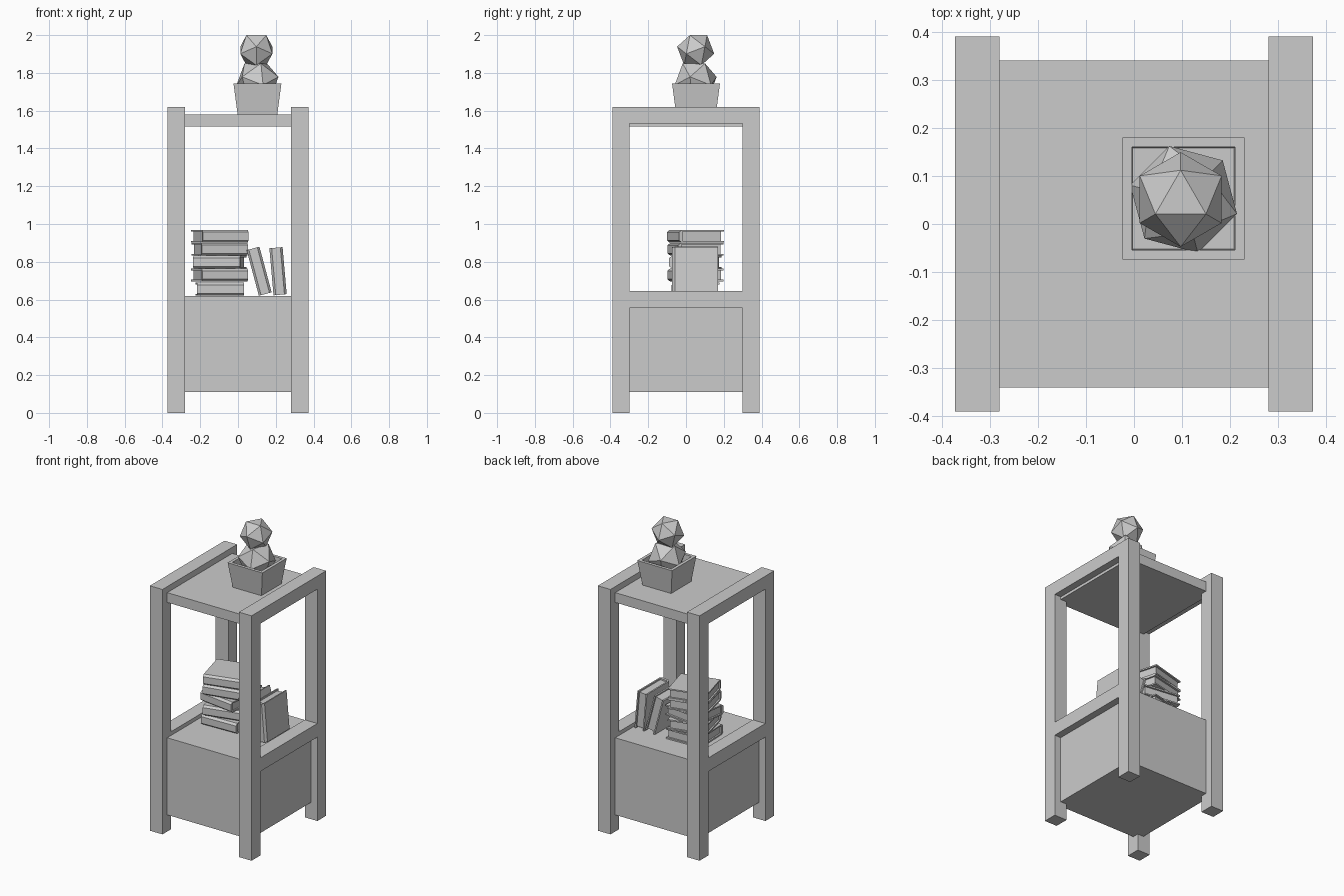
import bpy, bmesh
from math import radians, atan2
from mathutils import Matrix, Vector

if "Cube" in bpy.data.objects:
    bpy.data.objects.remove(bpy.data.objects["Cube"])


def make(name, bm, matrix=None):
    if matrix is not None:
        bm.transform(matrix)
    bmesh.ops.recalc_face_normals(bm, faces=bm.faces)
    me = bpy.data.meshes.new(name)
    bm.to_mesh(me)
    bm.free()
    ob = bpy.data.objects.new(name, me)
    bpy.context.collection.objects.link(ob)
    return ob


def add_box(bm, lo, hi):
    lo, hi = Vector(lo), Vector(hi)
    size = hi - lo
    m = Matrix.Translation((lo + hi) / 2) @ Matrix.Diagonal((*size, 1))
    bmesh.ops.create_cube(bm, size=1, matrix=m)


def box(name, lo, hi):
    bm = bmesh.new()
    add_box(bm, lo, hi)
    return make(name, bm)


# Side frames: two posts and two rails on each side
for side, sx in (("left", -1), ("right", 1)):
    x0, x1 = sorted((sx * 0.28, sx * 0.372))
    for end, y0, y1 in (("front", -0.39, -0.298), ("back", 0.298, 0.39)):
        box(f"{end}_{side}_post", (x0, y0, 0), (x1, y1, 1.62))
    for level, z0, z1 in (("middle", 0.555, 0.645), ("top", 1.533, 1.62)):
        box(f"{level}_{side}_rail", (x0, -0.298, z0), (x1, 0.298, z1))

# Cabinet and top shelf, let into the frames
box("cabinet", (-0.325, -0.34, 0.11), (0.325, 0.34, 0.62))
box("top_shelf", (-0.325, -0.34, 1.515), (0.325, 0.34, 1.58))


# Book lying flat, spine towards -y: wrapped cover plus recessed pages
def book(name, matrix, t=0.068, w=0.25, d=0.245):
    h, c, y0, y1 = t / 2, 0.009, -d / 2, d / 2
    profile = [(y1, h), (y0 + 0.015, h), (y0, h - 0.012), (y0, -h + 0.012),
               (y0 + 0.015, -h), (y1, -h), (y1, -h + c), (y0 + 0.018, -h + c),
               (y0 + 0.018, h - c), (y1, h - c)]
    bm = bmesh.new()
    face = bm.faces.new([bm.verts.new((-w / 2, y, z)) for y, z in profile])
    ext = bmesh.ops.extrude_face_region(bm, geom=[face])
    moved = [v for v in ext["geom"] if isinstance(v, bmesh.types.BMVert)]
    # extrusion keeps the first cap, so both ends are closed
    bmesh.ops.translate(bm, verts=moved, vec=(w, 0, 0))
    caps = [f for f in bm.faces if len(f.verts) > 4]
    bmesh.ops.triangulate(bm, faces=caps)
    add_box(bm, (-w / 2 + 0.01, y0 + 0.016, -h + c - 0.001),
            (w / 2 - 0.01, y1 - 0.012, h - c + 0.001))
    make(name, bm, matrix)


# Stacked books
stack = [(0.655, 2), (0.730, 14), (0.798, -8), (0.866, 13), (0.935, 15)]
for i, (z, turn) in enumerate(stack):
    book(f"stacked_book_{i + 1}", Matrix.Translation((-0.097, 0.05, z))
         @ Matrix.Rotation(radians(turn), 4, 'Z'))

# Leaning books
for i, (x, lean) in enumerate(((0.112, -15), (0.212, -5))):
    book(f"leaning_book_{i + 1}", Matrix.Translation((x, 0.048, 0.75))
         @ Matrix.Rotation(radians(lean + 90), 4, 'Y'), t=0.07)

# Square tapered pot: outer wall, rim, inner wall and floor
bm = bmesh.new()
rings = []
for half, z in ((0.105, 1.58), (0.127, 1.745), (0.107, 1.745), (0.105, 1.695)):
    rings.append([bm.verts.new((0.103 + sx * half, 0.053 + sy * half, z))
                  for sx, sy in ((-1, -1), (1, -1), (1, 1), (-1, 1))])
for a, b in zip(rings, rings[1:]):
    for k in range(4):
        n = (k + 1) % 4
        bm.faces.new((a[k], a[n], b[n], b[k]))
bm.faces.new(rings[0][::-1])
bm.faces.new(rings[-1])
make("plant_pot", bm)


# Plant: two icosahedra resting on a face, turned to a given heading
def plant_ball(name, center, radius, heading):
    bm = bmesh.new()
    bmesh.ops.create_icosphere(bm, subdivisions=1, radius=radius)
    bm.faces.ensure_lookup_table()
    bm.normal_update()
    up = bm.faces[0].normal.rotation_difference(Vector((0, 0, 1))).to_matrix()
    v = up @ bm.faces[0].verts[0].co
    spin = Matrix.Rotation(radians(heading) - atan2(v.y, v.x), 4, 'Z')
    make(name, bm, Matrix.Translation(center) @ spin @ up.to_4x4())


plant_ball("lower_plant_ball", (0.103, 0.051, 1.757), 0.117, 45)
plant_ball("upper_plant_ball", (0.097, 0.051, 1.92), 0.1, 90)
